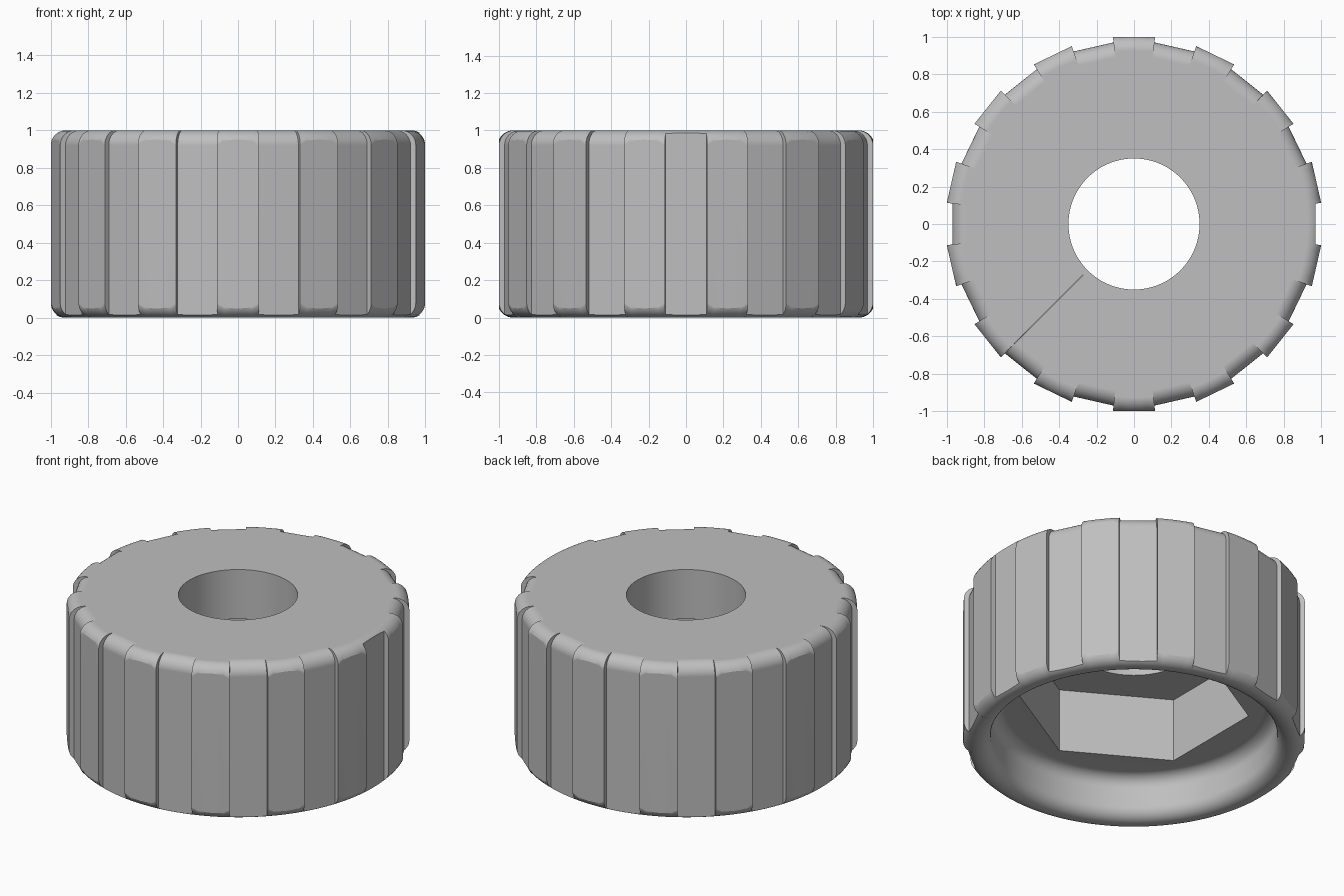
import bpy
import bmesh
from math import pi, sin, cos, asin, radians
from mathutils import Vector

cube = bpy.data.objects.get("Cube")
if cube:
    bpy.data.objects.remove(cube, do_unlink=True)

SECTORS = 28            # alternating grooves and ribs
SUB = 6                 # columns across each sector
STEP = 2 * pi / (SECTORS * SUB)
ROUND = 0.08            # edge rounding radius
ARC = 8                 # rows per rounding
RIB, GROOVE = 1.0, 0.97
OUTER = RIB / cos(pi / SECTORS)
HOLE, HEX_FLAT = 0.35, 0.59
CAVITY_R, CAVITY_Z, POCKET_Z = 0.84, 0.27, 0.68


def fillet(reach, limit):
    """Points (radius, height above the end plane) from the flat end to the side."""
    start = reach - ROUND
    top = asin(min(1, (limit - start) / ROUND))
    return [(start + ROUND * sin(top * i / ARC), ROUND * (1 - cos(top * i / ARC)))
            for i in range(ARC + 1)]


def outer_profile(sector, offset):
    """Outside line from the top face down to the bottom rim."""
    groove = sector % 2 == 0
    r = (GROOVE if groove else RIB) / cos(offset)
    # every groove rounds over at the top, apart from the one facing +x
    top = fillet(r if groove and sector else OUTER, r)
    bottom = fillet(OUTER, r)
    return [(a, 1 - h) for a, h in top] + [(a, h) for a, h in reversed(bottom)]


def inner_profile(angle):
    """Inside line: flared mouth, round cavity, hexagonal pocket, bore."""
    turns = [pi / 2 * i / ARC for i in range(ARC + 1)]
    mouth = [(CAVITY_R + ROUND * (1 - sin(t)), ROUND * (1 - cos(t))) for t in turns]
    ceiling = [(CAVITY_R - ROUND * (1 - cos(t)), CAVITY_Z - ROUND * (1 - sin(t)))
               for t in turns]
    hexa = HEX_FLAT / cos((angle + pi / 6) % (pi / 3) - pi / 6)
    return mouth + ceiling + [(hexa, CAVITY_Z), (hexa, POCKET_Z), (HOLE, POCKET_Z)]


bm = bmesh.new()


def strip(a, b, first, last):
    for i in range(first, last):
        k = (i + 1) % len(a)
        bm.faces.new((a[i], a[k], b[k], b[i]))


# Closed section at each angle, with doubled columns where ribs step out
columns = []
for s in range(SECTORS):
    for j in range(SUB + 1):
        angle = (s * SUB + j - SUB // 2) * STEP
        offset = (j - SUB / 2) * STEP
        section = [(HOLE, 1)] + outer_profile(s, offset) + inner_profile(angle)
        columns.append([bm.verts.new(Vector((r * cos(angle), r * sin(angle), z)))
                        for r, z in section])

# Skin each sector, then the side walls of the ribs
outer_rows = 2 * (ARC + 1)
for n, col in enumerate(columns):
    nxt = columns[(n + 1) % len(columns)]
    if n % (SUB + 1) == SUB:
        strip(col, nxt, 1, outer_rows)
    else:
        strip(col, nxt, 0, len(col))

bmesh.ops.remove_doubles(bm, verts=bm.verts, dist=0.00002)
bmesh.ops.recalc_face_normals(bm, faces=bm.faces)
mesh = bpy.data.meshes.new("ribbed_knob")
bm.to_mesh(mesh)
bm.free()
knob = bpy.data.objects.new("ribbed_knob", mesh)
bpy.context.collection.objects.link(knob)

# Plain grey finish
grey = bpy.data.materials.new("plain_grey")
grey.use_nodes = True
colour = (0.52, 0.52, 0.52, 1)
grey.diffuse_color = colour
grey.node_tree.nodes["Principled BSDF"].inputs["Base Color"].default_value = colour
mesh.materials.append(grey)

# Smooth roundings with crisp edges
bpy.ops.object.select_all(action="DESELECT")
knob.select_set(True)
bpy.context.view_layer.objects.active = knob
bpy.ops.object.shade_smooth_by_angle(angle=radians(20))
weighted = knob.modifiers.new("even_shading", "WEIGHTED_NORMAL")
weighted.keep_sharp = True
